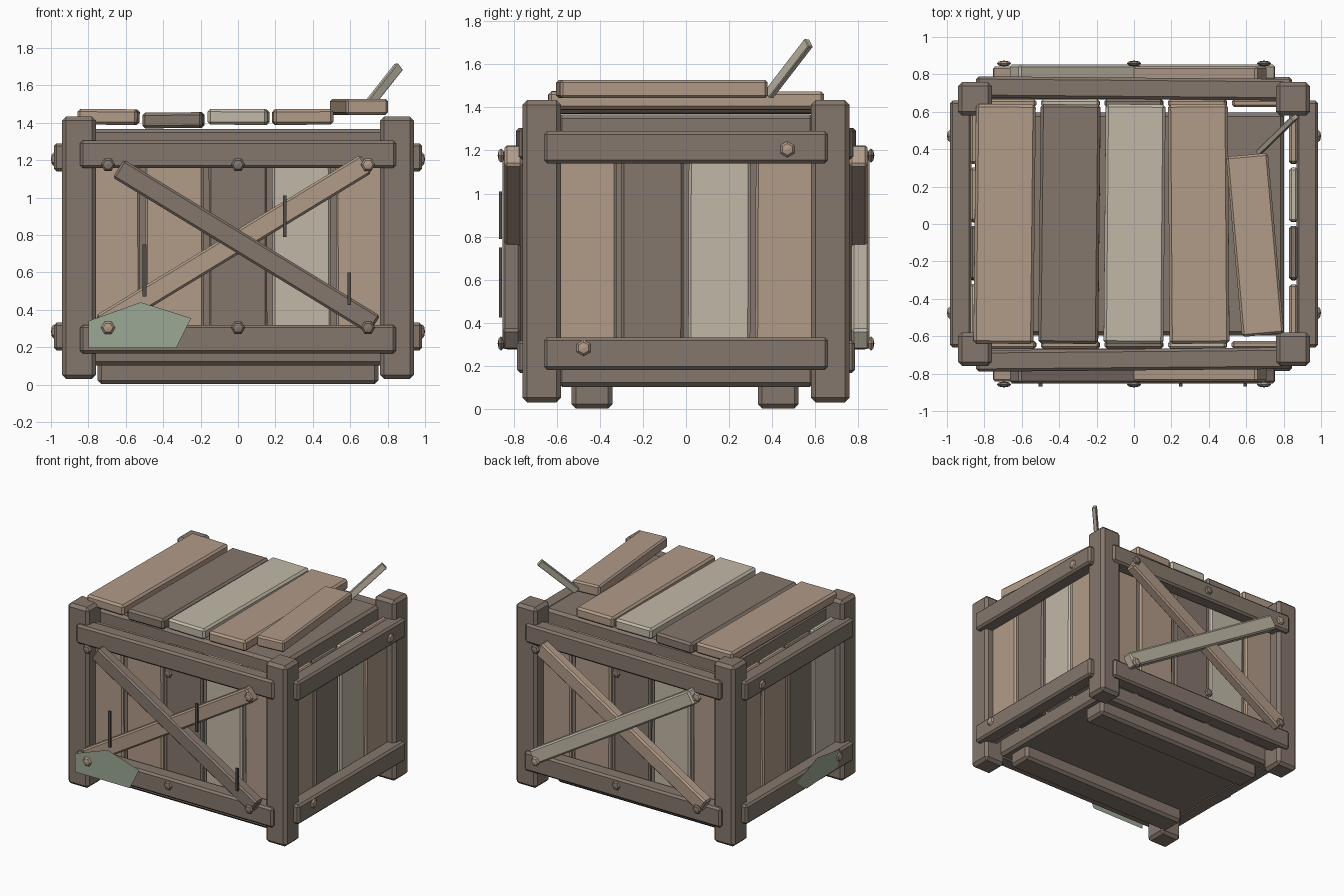
import bpy, bmesh, math, random
from mathutils import Vector, Matrix

if "Cube" in bpy.data.objects:
    bpy.data.objects.remove(bpy.data.objects["Cube"])

random.seed(4)


def material(name, rgb):
    m = bpy.data.materials.new(name)
    m.diffuse_color = (*rgb, 1)
    m.use_nodes = True
    m.node_tree.nodes["Principled BSDF"].inputs["Base Color"].default_value = m.diffuse_color
    return m


DARK = material("dark_wood", (0.235, 0.186, 0.152))
TAN = material("tan_wood", (0.440, 0.328, 0.245))
PALE = material("pale_wood", (0.535, 0.485, 0.390))
GREEN = material("moss_green", (0.335, 0.395, 0.300))
IRON = material("dark_iron", (0.085, 0.072, 0.062))


def finish(name, bm, mat, matrix, bevel=0):
    me = bpy.data.meshes.new(name)
    bm.to_mesh(me)
    bm.free()
    me.materials.append(mat)
    ob = bpy.data.objects.new(name, me)
    ob.matrix_world = matrix
    bpy.context.collection.objects.link(ob)
    if bevel:
        mod = ob.modifiers.new("worn_edges", 'BEVEL')
        mod.width = bevel
        mod.segments = 1
    return ob


def box(name, size, matrix, mat, bevel=0.012):
    bm = bmesh.new()
    bmesh.ops.create_cube(bm, size=1)
    bmesh.ops.scale(bm, vec=size, verts=bm.verts)
    return finish(name, bm, mat, matrix, bevel)


def at(x, y, z, axis='Z', deg=0):
    return Matrix.Translation((x, y, z)) @ Matrix.Rotation(math.radians(deg), 4, axis)


def beam(name, a, b, width, thick, normal, mat, turn=None, bevel=0.012):
    """Box running from a to b, its thickness along normal."""
    a, b = Vector(a), Vector(b)
    u = (b - a).normalized()
    w = Vector(normal).cross(u).normalized()
    n = u.cross(w)
    rot = Matrix((u, w, n)).transposed().to_4x4()
    m = Matrix.Translation((a + b) / 2) @ rot
    return box(name, ((b - a).length, width, thick), (turn or Matrix()) @ m, mat, bevel)


def bolt(name, matrix, mat):
    """Flattened six-sided bolt head facing along local z."""
    bm = bmesh.new()
    bmesh.ops.create_uvsphere(bm, u_segments=6, v_segments=4, radius=0.038)
    bmesh.ops.scale(bm, vec=(1, 1, 0.42), verts=bm.verts)
    finish(name, bm, mat, matrix @ Matrix.Rotation(math.radians(30), 4, 'Z'))


def patch(name, outline, matrix, mat):
    """Flat sheet from a 2D outline."""
    bm = bmesh.new()
    bm.faces.new([bm.verts.new((x, y, 0)) for x, y in outline])
    finish(name, bm, mat, matrix)


# Inner crate body, corner posts and skids
box("inner_body", (1.605, 1.19, 1.265), at(0, 0, 0.735), DARK, 0.02)
for sx in (-1, 1):
    for sy in (-1, 1):
        box("corner_post", (0.182, 0.18, 1.403), at(sx * 0.85, sy * 0.669, 0.732), DARK, 0.022)
for y in (-0.436, 0.428):
    box("skid", (1.50, 0.19, 0.13), at(0, y, 0.067), DARK, 0.02)

# Each wall is built facing front, then turned half a circle for its opposite
FRONT_COLOURS = (TAN, TAN, DARK, PALE, TAN)
for label, deg in (("front", 0), ("back", 180)):
    turn = Matrix.Rotation(math.radians(deg), 4, 'Z')
    s = -1 if deg else 1
    for i, mat in enumerate(FRONT_COLOURS):
        box(label + "_plank", (0.312, 0.042, 1.10),
            turn @ at((i - 2) * 0.34, -0.646, 0.74, 'Y', random.uniform(-0.3, 0.3)), mat)
    box(label + "_top_rail", (1.69, 0.115, 0.148),
        turn @ at(0, -0.725, 1.231, 'Z', s * 0.5), DARK, 0.015)
    box(label + "_bottom_rail", (1.69, 0.12, 0.152), turn @ at(0, -0.725, 0.243), DARK, 0.015)
    # crossed braces, mirrored on the back
    beam(label + "_under_brace", (s * -0.73, -0.80, 0.32), (s * 0.685, -0.80, 1.18),
         0.115, 0.085, (0, -1, 0), TAN, turn)
    beam(label + "_over_brace", (s * -0.64, -0.81, 1.155), (s * 0.73, -0.81, 0.32),
         0.113, 0.085, (0, -1, 0), PALE if deg else DARK, turn)
    # bolts
    for x in (-0.695, 0, 0.695):
        for z in (1.176, 0.304):
            mat = TAN if x * (z - 0.7) > 0.1 else DARK
            bolt(label + "_bolt", turn @ at(x, -0.858, z, 'X', 90), mat)

for label, deg, colours in (("right", 0, (TAN, DARK, PALE, TAN)),
                            ("left", 180, (TAN, TAN, DARK, PALE))):
    turn = Matrix.Rotation(math.radians(deg), 4, 'Z')
    for i, mat in enumerate(colours):
        box(label + "_plank", (0.047, 0.288, 1.10),
            turn @ at(0.853, (i - 1.5) * 0.311, 0.74, 'X', random.uniform(-0.3, 0.3)), mat)
    for z in (1.215, 0.257):
        box(label + "_rail", (0.117, 1.32, 0.15), turn @ at(0.926, 0, z), DARK, 0.015)
for sx in (-1, 1):
    for y, z in ((0.47, 1.205), (-0.475, 0.283)):
        bolt("side_bolt", at(sx * 0.984, sx * y if sx > 0 else y, z, 'Y', sx * 90), TAN)

# Lid planks, the last one broken and knocked askew
for x, z, tilt, yaw, mat in ((-0.692, 1.431, 0.6, -0.6, TAN), (-0.345, 1.413, -0.6, -0.6, DARK),
                             (0.003, 1.431, 0.4, -0.5, PALE), (0.346, 1.431, -0.4, 0.4, TAN)):
    box("lid_plank", (0.32, 1.28, 0.084), at(x, 0, z, 'Y', tilt)
        @ Matrix.Rotation(math.radians(yaw), 4, 'Z'), mat, 0.015)
box("broken_lid_plank", (0.225, 0.967, 0.085), at(0.647, -0.112, 1.485, 'Z', 5.1), TAN)
beam("splinter", (0.67, 0.385, 1.46), (0.86, 0.57, 1.70), 0.05, 0.03, (0.6, -0.7, 0.1),
     PALE, None, 0.004)

# Iron slivers on the front
for x, z0, z1 in ((-0.50, 0.47, 0.75), (0.25, 0.79, 1.01), (0.595, 0.425, 0.60)):
    box("iron_sliver", (0.02, 0.014, z1 - z0), at(x, -0.861, (z0 + z1) / 2), IRON, 0)

# Moss patches on the front and left rails
patch("front_moss", [(-0.80, 0.195), (-0.33, 0.195), (-0.25, 0.355), (-0.52, 0.44), (-0.80, 0.34)],
      at(0, -0.856, 0, 'X', 90), GREEN)
left = Matrix(((0, 0, -1, -0.988), (-1, 0, 0, 0), (0, 1, 0, 0), (0, 0, 0, 1)))
patch("left_moss", [(-0.05, 0.28), (0.07, 0.19), (0.45, 0.21), (0.48, 0.34), (0.20, 0.38)],
      left, GREEN)
